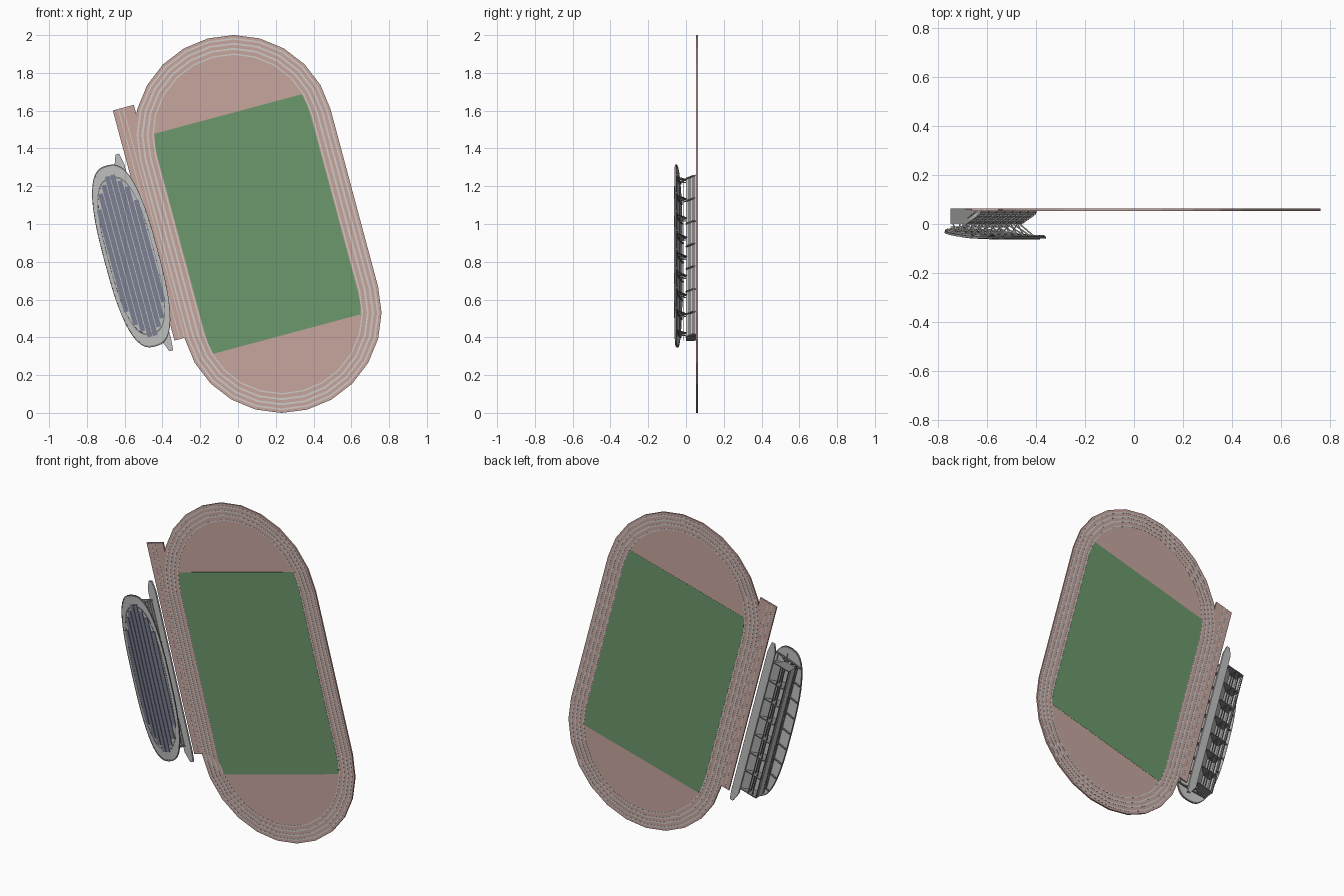
import bpy, bmesh, math
from mathutils import Vector, Matrix

if "Cube" in bpy.data.objects:
    bpy.data.objects.remove(bpy.data.objects["Cube"])

TILT = math.radians(15)
CA, SA = math.cos(TILT), math.sin(TILT)
L = 0.487                      # half length of the straights


def P(v, u, y):
    """Site coordinates (across, along, depth) to world."""
    return Vector((0.104 + v * CA - u * SA, y, 1.0 + v * SA + u * CA))


def material(name, rgb):
    m = bpy.data.materials.new(name)
    m.diffuse_color = (*rgb, 1)
    m.use_nodes = True
    m.node_tree.nodes["Principled BSDF"].inputs["Base Color"].default_value = m.diffuse_color
    return m


RED = material("track red", (0.57, 0.38, 0.345))
GREEN = material("grass green", (0.15, 0.31, 0.15))
WHITE = material("line white", (0.62, 0.60, 0.58))
LIGHT = material("light concrete", (0.52, 0.53, 0.52))
GREY = material("steel grey", (0.23, 0.23, 0.225))
BLUE = material("panel blue grey", (0.2, 0.215, 0.29))


def finish(name, bm, mat):
    bmesh.ops.remove_doubles(bm, verts=bm.verts, dist=1e-5)
    bmesh.ops.recalc_face_normals(bm, faces=bm.faces)
    me = bpy.data.meshes.new(name)
    bm.to_mesh(me)
    bm.free()
    me.materials.append(mat)
    ob = bpy.data.objects.new(name, me)
    bpy.context.collection.objects.link(ob)
    return ob


def add_prism(bm, a, b):
    """Solid between two matching outlines."""
    va, vb = [bm.verts.new(p) for p in a], [bm.verts.new(p) for p in b]
    bm.faces.new(va)
    bm.faces.new(vb[::-1])
    n = len(va)
    for i in range(n):
        j = (i + 1) % n
        bm.faces.new((va[i], vb[i], vb[j], va[j]))


def plate(name, outlines, y0, y1, mat):
    bm = bmesh.new()
    for o in outlines:
        add_prism(bm, [P(v, u, y0) for v, u in o], [P(v, u, y1) for v, u in o])
    return finish(name, bm, mat)


def rect(v0, v1, u0, u1):
    return [(v0, u0), (v1, u0), (v1, u1), (v0, u1)]


def extrude_u(name, profile, spans, mat):
    """Extrude a (v, y) section along the stand for each (u0, u1)."""
    bm = bmesh.new()
    for u0, u1 in spans:
        add_prism(bm, [P(v, u0, y) for v, y in profile], [P(v, u1, y) for v, y in profile])
    return finish(name, bm, mat)


def beams(name, segments, t, mat):
    bm = bmesh.new()
    for a, b in segments:
        d = b - a
        m = Matrix.Translation((a + b) / 2) @ d.to_track_quat('Z', 'Y').to_matrix().to_4x4()
        bmesh.ops.create_cube(bm, size=1, matrix=m @ Matrix.Diagonal((t, t, d.length, 1)))
    return finish(name, bm, mat)


def stadium(r, n=12):
    arc = [(r * math.cos(math.pi * i / n), L + r * math.sin(math.pi * i / n)) for i in range(n + 1)]
    return arc + [(-v, -u) for v, u in arc]


# Running track with the sprint straight extension
plate("track", [stadium(0.53)], 0.053, 0.063, RED)
plate("sprint_straight", [rect(-0.585, -0.47, -0.482, 0.779)], 0.0532, 0.0628, RED)

# Infield pitch, its sides following the inner kerb
a0 = math.asin((0.603 - L) / 0.42)
side = [(0.42 * math.cos(a0 * k / 2), L + 0.42 * math.sin(a0 * k / 2)) for k in range(3)]
quarter = side + [(-v, u) for v, u in side[::-1]]
plate("pitch", [quarter + [(-v, -u) for v, u in quarter]], 0.0522, 0.0638, GREEN)

# Lane lines as closed bands
bm = bmesh.new()
for r, w in ((0.425, 0.007), (0.452, 0.010), (0.479, 0.010), (0.506, 0.009)):
    loops = [[bm.verts.new(P(v, u, y)) for v, u in stadium(rr)]
             for rr, y in ((r, 0.0520), (r + w, 0.0520), (r + w, 0.0640), (r, 0.0640))]
    n = len(loops[0])
    for k in range(4):
        A, B = loops[k], loops[(k + 1) % 4]
        for i in range(n):
            j = (i + 1) % n
            bm.faces.new((A[i], A[j], B[j], B[i]))
finish("lane_lines", bm, WHITE)
plate("sprint_lines", [rect(v, v + 0.005, -0.482, 0.779) for v in (-0.532, -0.558)],
      0.0525, 0.0635, WHITE)

# Ground apron in front of the stand, with tapered ends
plate("stand_apron", [[(-0.65, -0.47), (-0.625, -0.53), (-0.605, -0.53), (-0.60, -0.47),
                       (-0.60, 0.49), (-0.612, 0.55), (-0.632, 0.55), (-0.65, 0.50)]],
      0.052, 0.063, LIGHT)

# Stepped seating terrace
U0, U1 = -0.435, 0.44
N = 7
front, back, low, high = -0.638, -0.705, 0.052, 0.004
profile = []
for i in range(N):
    v = front + (back - front) * i / N
    v2 = front + (back - front) * (i + 1) / N
    y = low + (high - low) * (i + 1) / N
    profile += [(v, y), (v2, y)]
profile += [(back, 0.014), (front, 0.060)]
extrude_u("seating_terrace", profile, [(U0, U1)], LIGHT)

# Rakers below, and aisle walls above the terrace
bays = [U0 + (U1 - U0 - 0.006) * i / 7 for i in range(8)]
extrude_u("rakers", [(-0.645, 0.062), (-0.705, 0.062), (-0.705, 0.013)],
          [(u, u + 0.006) for u in bays], GREY)
extrude_u("aisle_walls", [(-0.634, 0.052), (-0.640, 0.038), (-0.700, -0.003), (-0.706, 0.004),
                          (-0.706, 0.012), (-0.640, 0.058)],
          [(u, u + 0.006) for u in bays], GREY)

# Rooms behind the terrace, open underneath
plate("rear_deck", [rect(-0.765, -0.700, U0, U1)], -0.001, 0.005, LIGHT)
plate("rear_wall", [rect(-0.765, -0.759, U0, U1)], 0.0, 0.045, LIGHT)
plate("rear_partitions", [rect(-0.764, -0.705, u, u + 0.006) for u in bays], 0.001, 0.064, GREY)
beams("rear_rails", [(P(v, U0, y), P(v, U1, y)) for v, y in
                     ((-0.762, 0.060), (-0.735, 0.060), (-0.707, 0.060), (-0.707, 0.035),
                      (-0.762, -0.012))], 0.005, GREY)

# Curved roof shell
VC, UC, HW, HL = -0.69, 0.01, 0.143, 0.495


def half_width(u, k=1.0):
    s = min(1.0, abs(u - UC) / (HL * k))
    return HW * k * max(0.0, 1 - s ** 2.7) ** (1 / 2.7)


def roof_y(v):
    w = (v - VC) / HW
    return -0.058 + 0.036 * max(0, (1 - w) / 2) ** 2.2 + 0.004 * max(0, w) ** 2


def roof_sheet(name, k, lift, thick, mat, inner=None):
    """Superellipse sheet; with inner it becomes a rim band."""
    bm = bmesh.new()
    rows = []
    for i in range(49):
        t = 2 * math.pi * i / 48 if inner else math.pi * (i / 48 - 0.5)
        if inner:
            c, s = math.cos(t), math.sin(t)
            e = 2 / 2.7
            pts = [(VC + HW * q * math.copysign(abs(c) ** e, c),
                    UC + HL * q * math.copysign(abs(s) ** e, s)) for q in (inner, k)]
        else:
            u = UC + HL * k * math.sin(t)
            h = half_width(u, k)
            pts = [(VC + h * (j / 5 - 1), u) for j in range(11)]
        rows.append([bm.verts.new(P(v, u, roof_y(v) + lift)) for v, u in pts])
    for A, B in zip(rows, rows[1:]):
        for j in range(len(A) - 1):
            bm.faces.new((A[j], A[j + 1], B[j + 1], B[j]))
    bmesh.ops.remove_doubles(bm, verts=bm.verts, dist=1e-4)
    ob = finish(name, bm, mat)
    m = ob.modifiers.new("thickness", 'SOLIDIFY')
    m.thickness, m.offset = thick, 0
    return ob


roof_sheet("roof_shell", 1.0, 0.0, 0.006, LIGHT)
roof_sheet("roof_edge_band", 1.003, 0.0, 0.009, GREY, inner=0.985)
roof_sheet("roof_inner_band", 0.87, -0.002, 0.005, GREY, inner=0.85)

# Roof panels in long strips, stepped to follow the outline
bm = bmesh.new()
for i in range(-4, 4):
    v0, v1 = VC + i * 0.029 + 0.002, VC + (i + 1) * 0.029 - 0.002
    reach = max(abs(v0 - VC), abs(v1 - VC))
    for j in range(-12, 12):
        u0, u1 = UC + j * 0.04, UC + (j + 1) * 0.04
        if min(half_width(u0, 0.91), half_width(u1, 0.91)) < reach:
            continue
        corners = rect(v0, v1, u0, u1)
        add_prism(bm, [P(v, u, roof_y(v) - 0.007) for v, u in corners],
                  [P(v, u, roof_y(v) - 0.001) for v, u in corners])
finish("roof_panels", bm, BLUE)

# Roof frames: ribs, columns and diagonal struts
ribs, struts = [], []
for i in range(9):
    u = UC - 0.42 + 0.105 * i
    h = half_width(u) * 0.95
    vs = [VC + h * (k / 3 - 1) for k in range(7)]
    ribs += [(P(a, u, roof_y(a) + 0.006), P(b, u, roof_y(b) + 0.006)) for a, b in zip(vs, vs[1:])]
    foot = max(U0, min(U1, u))
    struts += [(P(-0.755, foot, 0.0), P(VC - 0.6 * h, u, roof_y(VC - 0.6 * h))),
               (P(-0.71, foot, 0.002), P(VC - 0.5 * h, u, roof_y(VC - 0.5 * h))),
               (P(-0.71, foot, 0.002), P(VC + 0.1 * h, u, roof_y(VC + 0.1 * h))),
               (P(-0.705, foot, 0.004), P(VC + 0.6 * h, u, roof_y(VC + 0.6 * h)))]
beams("roof_ribs", ribs, 0.008, GREY)
beams("roof_struts", struts, 0.006, GREY)
beams("roof_purlins", [(P(v, UC - r, roof_y(v) + 0.006), P(v, UC + r, roof_y(v) + 0.006))
                       for v, r in ((VC - 0.07, 0.42), (VC + 0.02, 0.45), (VC + 0.08, 0.42))],
      0.005, GREY)
